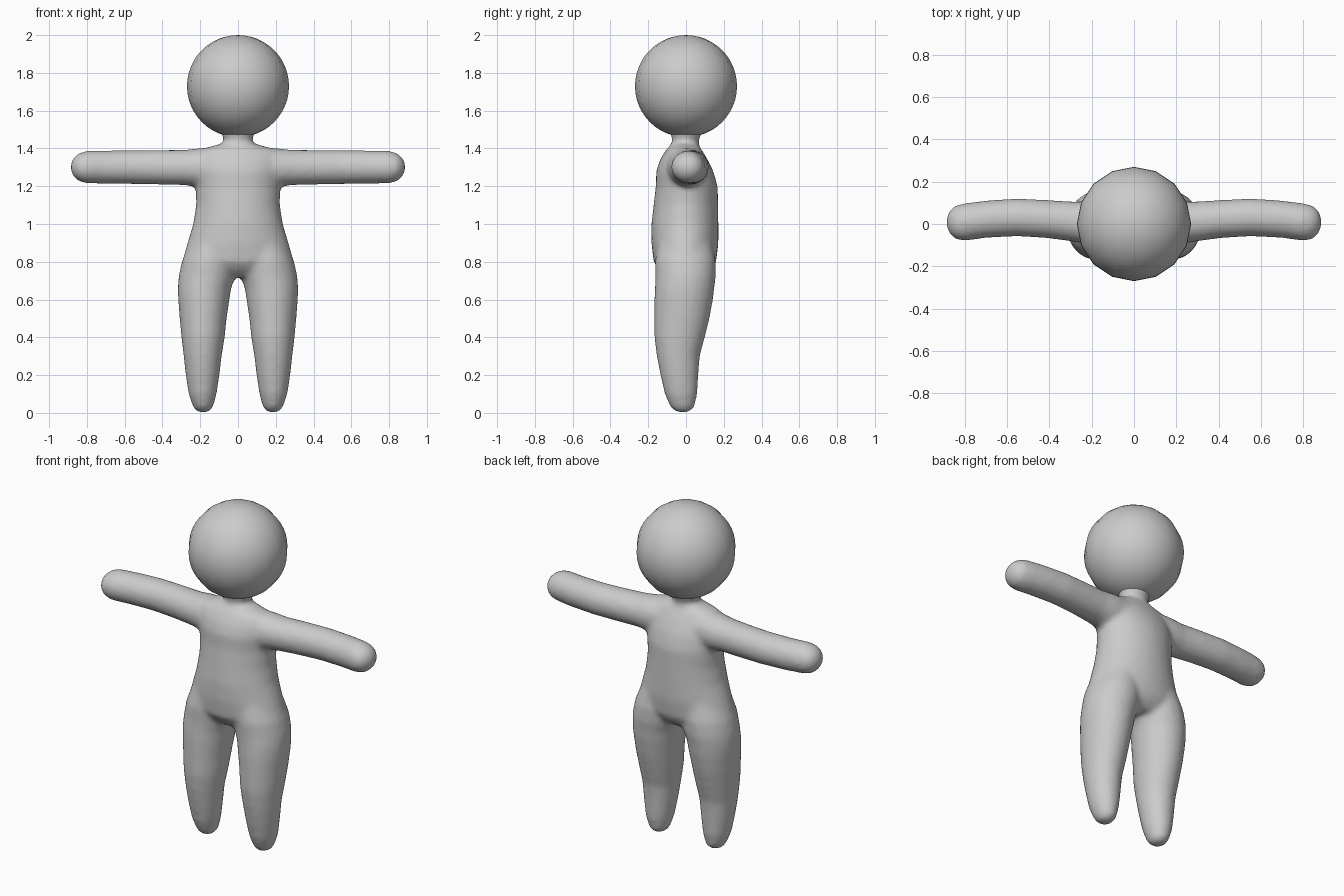
import bpy, bmesh, math
from mathutils import Vector

clay = bpy.data.materials.new("plain_grey")
clay.diffuse_color = (0.6, 0.6, 0.6, 1)

SIDES = 32


def loft(bm, rings, axis):
    """Skin elliptical rings (pos, a0, a1, b0, b1) along 'x' or 'z' and cap both ends."""
    loops = []
    for pos, a0, a1, b0, b1 in rings:
        loop = []
        for i in range(SIDES):
            t = 2 * math.pi * i / SIDES
            a = (a0 + a1) / 2 + (a1 - a0) / 2 * math.cos(t)
            b = (b0 + b1) / 2 + (b1 - b0) / 2 * math.sin(t)
            loop.append(bm.verts.new((a, b, pos) if axis == 'z' else (pos, a, b)))
        loops.append(loop)
    for lo, hi in zip(loops, loops[1:]):
        for i in range(SIDES):
            j = (i + 1) % SIDES
            bm.faces.new((lo[i], lo[j], hi[j], hi[i]))
    bm.faces.new(loops[0][::-1])
    bm.faces.new(loops[-1])


# torso and neck: z, x range, y range
torso = [(0.72, -.20, .20, -.10, .10), (0.76, -.285, .285, -.145, .14),
         (0.80, -.297, .297, -.172, .160), (0.90, -.268, .268, -.183, .172),
         (1.00, -.238, .238, -.183, .172), (1.10, -.222, .222, -.172, .170),
         (1.20, -.225, .225, -.160, .168), (1.28, -.235, .235, -.158, .145),
         (1.34, -.235, .235, -.138, .115), (1.39, -.215, .215, -.108, .085),
         (1.415, -.13, .13, -.085, .068), (1.425, -.082, .082, -.077, .068),
         (1.45, -.072, .072, -.070, .068), (1.475, -.09, .09, -.085, .085),
         (1.52, -.09, .09, -.085, .085)]

# right leg: z, x range, y range
leg = [(0.003, .155, .215, -.050, .015), (0.03, .132, .238, -.083, .045),
       (0.10, .113, .262, -.113, .060), (0.20, .098, .277, -.136, .066),
       (0.30, .086, .288, -.155, .073), (0.40, .070, .300, -.168, .100),
       (0.50, .060, .309, -.168, .125), (0.60, .045, .317, -.168, .143),
       (0.66, .036, .319, -.165, .150), (0.72, .015, .315, -.162, .158),
       (0.80, .000, .298, -.165, .158), (0.90, .000, .255, -.150, .140)]

# right arm: x, y range, z range
arm = [(0.05, -.10, .10, 1.24, 1.40), (0.20, -.100, .110, 1.195, 1.402),
       (0.28, -.085, .106, 1.205, 1.393), (0.40, -.068, .113, 1.208, 1.392),
       (0.55, -.058, .121, 1.211, 1.391), (0.70, -.066, .111, 1.213, 1.389),
       (0.80, -.080, .098, 1.215, 1.388), (0.845, -.072, .088, 1.226, 1.374),
       (0.872, -.045, .063, 1.252, 1.350), (0.884, -.018, .036, 1.278, 1.324)]


def mirrored(rings, axis):
    if axis == 'z':
        return [(p, -a1, -a0, b0, b1) for p, a0, a1, b0, b1 in rings]
    return [(-p, a0, a1, b0, b1) for p, a0, a1, b0, b1 in rings]


# body: all limbs fused into one soft skin
bm = bmesh.new()
loft(bm, torso, 'z')
for rings, axis in ((leg, 'z'), (arm, 'x')):
    loft(bm, rings, axis)
    loft(bm, mirrored(rings, axis), axis)
bmesh.ops.recalc_face_normals(bm, faces=bm.faces)
mesh = bpy.data.meshes.new("body")
bm.to_mesh(mesh)
bm.free()
body = bpy.data.objects.new("body", mesh)
bpy.context.collection.objects.link(body)
mesh.materials.append(clay)
fuse = body.modifiers.new("fuse", 'REMESH')
fuse.mode = 'VOXEL'
fuse.voxel_size = 0.014
fuse.use_smooth_shade = True
soften = body.modifiers.new("soften", 'SMOOTH')
soften.factor = 0.5
soften.iterations = 10

# head: round ball
bpy.ops.mesh.primitive_uv_sphere_add(segments=16, ring_count=24, radius=0.27,
                                     location=(0, 0, 1.73))
head = bpy.context.object
head.name = "head"
head.data.materials.append(clay)
bpy.ops.object.shade_smooth()
